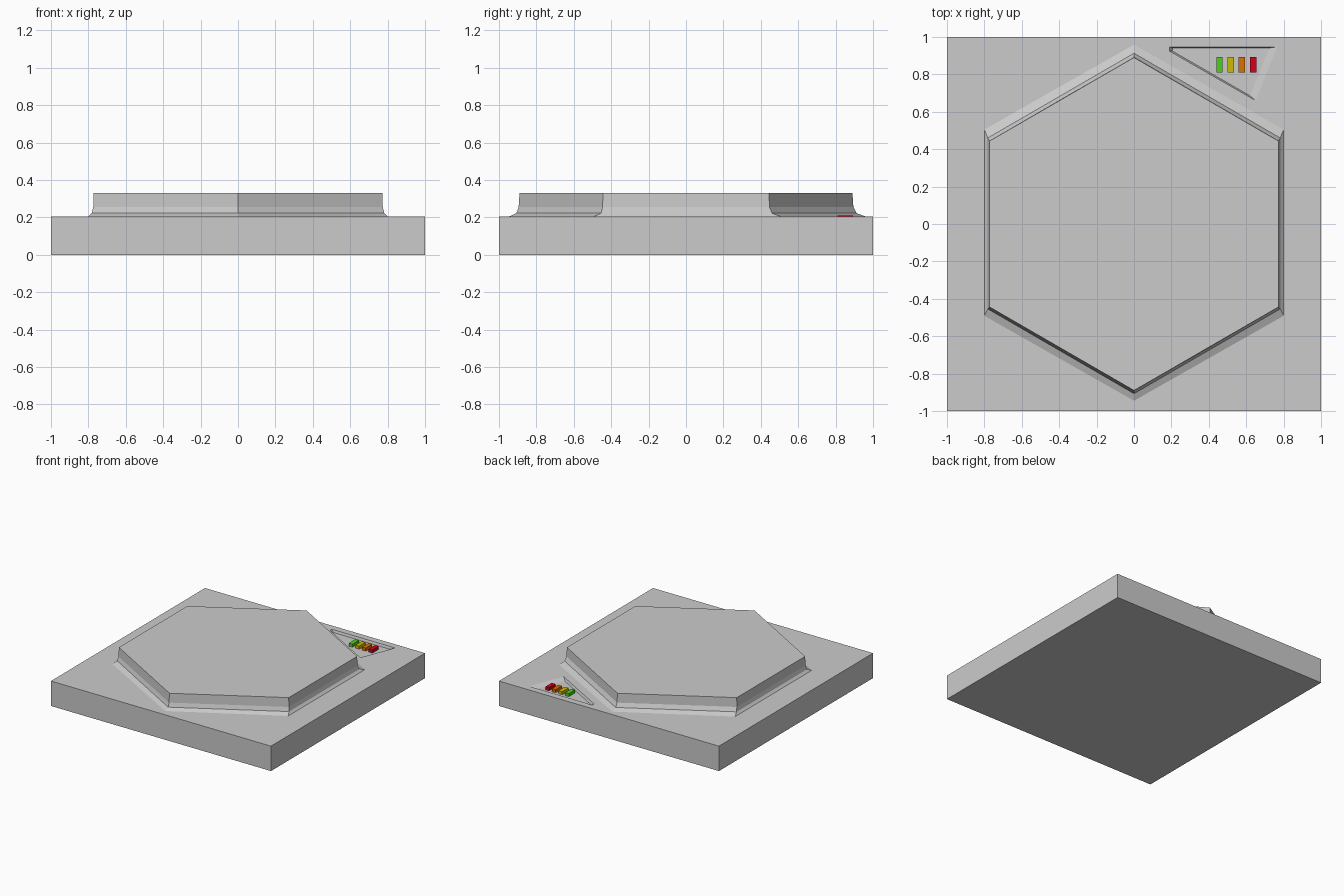
import bpy, bmesh

if "Cube" in bpy.data.objects:
    bpy.data.objects.remove(bpy.data.objects["Cube"])


def loft(name, rings, color=None):
    """Closed solid through rings of 3D points, ordered bottom to top."""
    bm = bmesh.new()
    loops = [[bm.verts.new(p) for p in ring] for ring in rings]
    n = len(loops[0])
    for a, b in zip(loops, loops[1:]):
        for i in range(n):
            j = (i + 1) % n
            bm.faces.new((a[i], a[j], b[j], b[i]))
    bm.faces.new(loops[0][::-1])
    bm.faces.new(loops[-1])
    bmesh.ops.recalc_face_normals(bm, faces=bm.faces)
    mesh = bpy.data.meshes.new(name)
    bm.to_mesh(mesh)
    bm.free()
    obj = bpy.data.objects.new(name, mesh)
    bpy.context.collection.objects.link(obj)
    if color:
        mat = bpy.data.materials.new(name + "_color")
        mat.diffuse_color = (*color, 1)
        mat.use_nodes = True
        mat.node_tree.nodes["Principled BSDF"].inputs["Base Color"].default_value = mat.diffuse_color
        mesh.materials.append(mat)
    return obj


def ring(points, z):
    return [(x, y, z) for x, y in points]


def rect(x0, x1, y0, y1):
    return [(x0, y0), (x1, y0), (x1, y1), (x0, y1)]


def hexagon(x, side_y, tip_y, cy=0.0):
    return [(x, side_y + cy), (0, tip_y + cy), (-x, side_y + cy),
            (-x, -side_y + cy), (0, -tip_y + cy), (x, -side_y + cy)]


TOP = 0.205

# Square base slab
square = rect(-1, 1, -1, 1)
base = loft("base_slab", [ring(square, 0), ring(square, TOP)])

# Recessed control panel cut into the rear right corner
rim = [(0.19, 0.947), (0.19, 0.924), (0.65, 0.66), (0.765, 0.947)]
floor = [(0.205, 0.941), (0.205, 0.925), (0.62, 0.686), (0.724, 0.941)]
cutter = loft("panel_cutter", [ring(floor, TOP - 0.02), ring(rim, TOP), ring(rim, TOP + 0.05)])
cutter.hide_render = True
cutter.hide_viewport = True
cut = base.modifiers.new("panel_recess", "BOOLEAN")
cut.operation = "DIFFERENCE"
cut.solver = "EXACT"
cut.object = cutter

# Hexagonal platform with a flared foot
foot = hexagon(0.80, 0.498, 0.952, 0.007)
loft("hex_platform", [
    ring(foot, TOP - 0.005),
    ring(foot, TOP),
    ring(hexagon(0.782, 0.457, 0.91, 0.003), 0.222),
    ring(hexagon(0.774, 0.446, 0.895), 0.255),
    ring(hexagon(0.772, 0.444, 0.89), 0.33),
])

# Row of coloured indicator buttons
buttons = [("green", (0.08, 0.62, 0.01)), ("yellow", (0.62, 0.50, 0.0)),
           ("orange", (0.72, 0.16, 0.0)), ("red", (0.65, 0.0, 0.01))]
for i, (label, color) in enumerate(buttons):
    x = 0.457 + i * 0.06
    shape = rect(x - 0.017, x + 0.017, 0.81, 0.893)
    loft(label + "_button", [ring(shape, TOP - 0.022), ring(shape, TOP + 0.005)], color)
